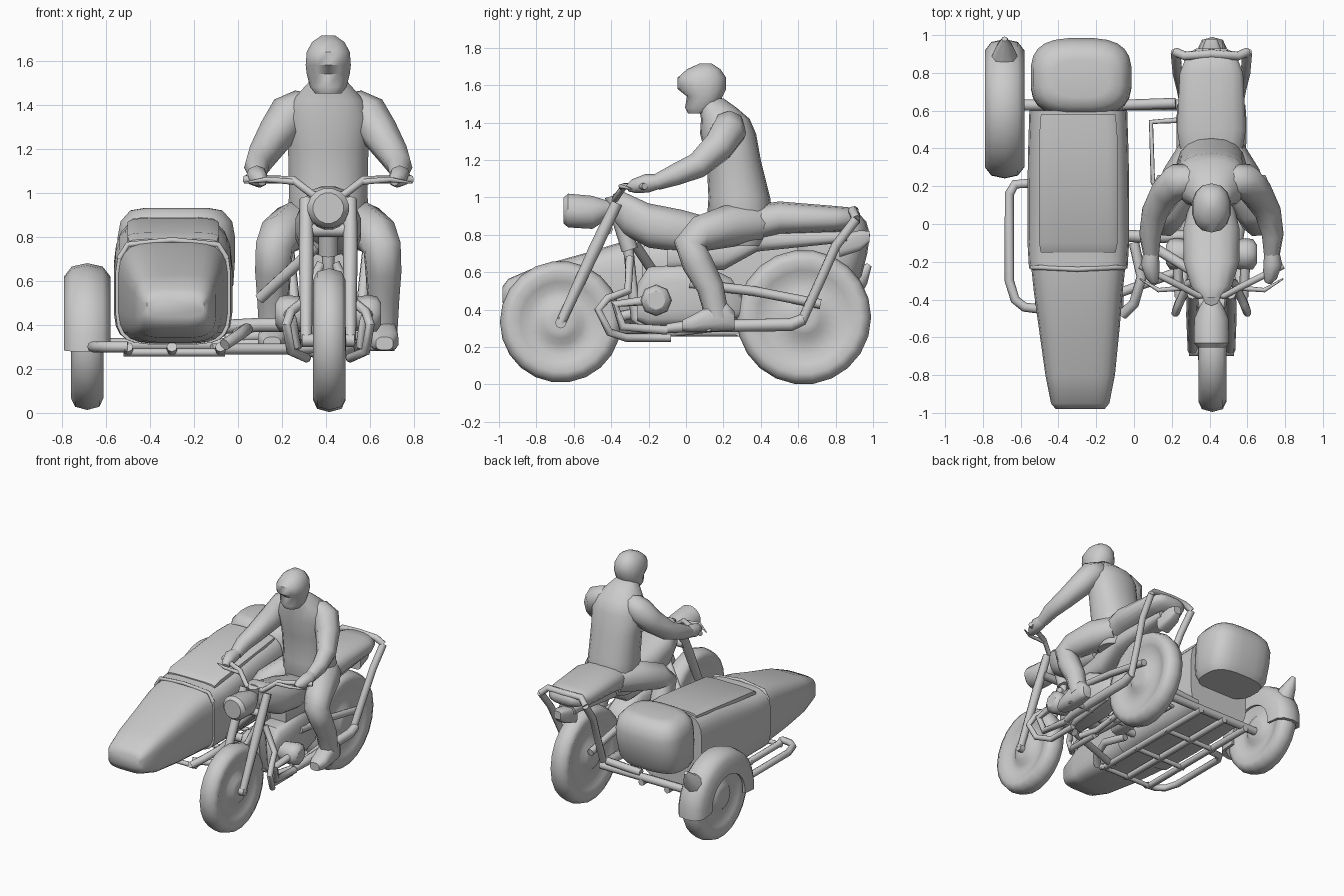
import bpy, bmesh
from math import cos, sin, pi, radians, copysign

BX = 0.41   # centre line of the motorcycle


def finish(name, bm, angle=45):
    bmesh.ops.recalc_face_normals(bm, faces=bm.faces)
    me = bpy.data.meshes.new(name)
    bm.to_mesh(me)
    bm.free()
    ob = bpy.data.objects.new(name, me)
    bpy.context.collection.objects.link(ob)
    smooth(ob, angle)
    return ob


def smooth(ob, angle):
    bpy.ops.object.select_all(action='DESELECT')
    ob.select_set(True)
    bpy.context.view_layer.objects.active = ob
    bpy.ops.object.shade_smooth_by_angle(angle=radians(angle))


def loft(name, axis, secs, p=2.0, n=16):
    """Superelliptic rings (t, centre u, centre v, half u, half v) along y or z."""
    bm = bmesh.new()
    rings = []
    for t, u, v, hu, hv in secs:
        ring = []
        for i in range(n):
            a = 2 * pi * (i + 0.5) / n
            c, s = cos(a), sin(a)
            pu = u + hu * copysign(abs(c) ** (2 / p), c)
            pv = v + hv * copysign(abs(s) ** (2 / p), s)
            ring.append(bm.verts.new((pu, t, pv) if axis == 'y' else (pu, pv, t)))
        rings.append(ring)
    for r0, r1 in zip(rings, rings[1:]):
        for i in range(n):
            j = (i + 1) % n
            bm.faces.new((r0[i], r0[j], r1[j], r1[i]))
    bm.faces.new(rings[0])
    bm.faces.new(rings[-1])
    return finish(name, bm)


def lathe(name, prof, c, n=22, a0=0, a1=360):
    """Turn a (x, radius) profile about an x axis through c; partial arcs are capped."""
    full = a1 - a0 >= 360
    bm = bmesh.new()
    rings = []
    for i in range(n if full else n + 1):
        a = radians(a0 + (a1 - a0) * i / n)
        rings.append([bm.verts.new((c[0] + x, c[1] + r * cos(a), c[2] + r * sin(a)))
                      for x, r in prof])
    m = len(prof)
    for i in range(n):
        r0, r1 = rings[i], rings[(i + 1) % len(rings)]
        for k in range(m - 1 if full else m):
            l = (k + 1) % m
            bm.faces.new((r0[k], r0[l], r1[l], r1[k]))
    for k in (0, -1):
        bm.faces.new([r[k] for r in rings] if full else rings[k])
    return finish(name, bm, 60)


def tube(name, pts, r=0.02):
    """Round tube through points; an optional fourth value is the radius there."""
    cu = bpy.data.curves.new(name, 'CURVE')
    cu.dimensions = '3D'
    cu.bevel_depth = 1.0
    cu.bevel_resolution = 2
    cu.use_fill_caps = True
    sp = cu.splines.new('POLY')
    sp.points.add(len(pts) - 1)
    for q, pt in zip(sp.points, pts):
        q.co = (*pt[:3], 1)
        q.radius = pt[3] if len(pt) > 3 else r
    ob = bpy.data.objects.new(name, cu)
    bpy.context.collection.objects.link(ob)
    bpy.ops.object.select_all(action='DESELECT')
    ob.select_set(True)
    bpy.context.view_layer.objects.active = ob
    bpy.ops.object.convert(target='MESH')
    smooth(bpy.context.view_layer.objects.active, 55)


def side_tube(name, s, pts, r=0.02):
    """Tube given relative to the motorcycle centre line, on side s."""
    tube(name, [(BX + s * q[0], *q[1:]) for q in pts], r)


# wheels with rounded tyre, softly dished disc and hub
def wheel(name, c, r, w=0.074):
    half = [(0.075, 0.05), (0.07, 0.09), (0.045, 0.12), (0.04, r - 0.15),
            (w * 0.75, r - 0.11), (w, r - 0.055), (w * 0.75, r - 0.015)]
    lathe(name, [(-x, q) for x, q in half] + [(0, r)] + half[::-1], c)


wheel("front_wheel", (BX + 0.005, -0.67, 0.335), 0.325)
wheel("rear_wheel", (BX + 0.005, 0.63, 0.36), 0.36)
wheel("sidecar_wheel", (-0.685, 0.63, 0.34), 0.33)

# sidecar mudguard
lathe("sidecar_mudguard",
      [(-0.105, 0.20), (-0.105, 0.31), (-0.07, 0.355), (0, 0.37), (0.07, 0.355),
       (0.105, 0.31), (0.105, 0.20), (0.085, 0.20), (0.085, 0.30), (0, 0.345),
       (-0.085, 0.30), (-0.085, 0.20)], (-0.685, 0.61, 0.31), 14, -5, 185)
tube("mudguard_flap", [(-0.685, 0.86, 0.50, 0.08), (-0.685, 0.93, 0.57, 0.05),
                       (-0.685, 0.98, 0.64, 0.015)])

# sidecar body, trunk and trim
loft("sidecar_nose", 'y', [
    (-0.98, -0.285, 0.48, 0.13, 0.045), (-0.95, -0.285, 0.475, 0.155, 0.09),
    (-0.80, -0.285, 0.485, 0.185, 0.145), (-0.55, -0.29, 0.51, 0.215, 0.19),
    (-0.37, -0.295, 0.535, 0.235, 0.22), (-0.23, -0.295, 0.545, 0.25, 0.232)], 4, 24)
loft("sidecar_body", 'y', [
    (-0.235, -0.295, 0.545, 0.262, 0.235), (-0.10, -0.295, 0.55, 0.27, 0.235),
    (0.10, -0.295, 0.565, 0.27, 0.255), (0.35, -0.295, 0.585, 0.268, 0.275),
    (0.60, -0.295, 0.60, 0.26, 0.28)], 4.5, 24)
loft("sidecar_trunk", 'z', [
    (0.53, -0.28, 0.745, 0.23, 0.16), (0.58, -0.28, 0.755, 0.26, 0.185),
    (0.70, -0.28, 0.77, 0.268, 0.20), (0.80, -0.28, 0.78, 0.268, 0.205),
    (0.87, -0.28, 0.775, 0.255, 0.19), (0.92, -0.28, 0.77, 0.21, 0.15),
    (0.93, -0.28, 0.77, 0.15, 0.10)], 3, 24)
tube("cockpit_lip", [(-0.54, -0.23, 0.70), (-0.50, -0.23, 0.765), (-0.30, -0.24, 0.785),
                     (-0.09, -0.23, 0.765), (-0.05, -0.23, 0.70)], 0.013)
loft("cockpit_cover", 'y', [(-0.15, -0.295, 0.77, 0.20, 0.02), (-0.10, -0.295, 0.79, 0.21, 0.03),
                            (0.45, -0.295, 0.85, 0.21, 0.035), (0.58, -0.295, 0.86, 0.20, 0.03)], 4)

# sidecar frame
for i, x in enumerate((-0.50, -0.30, -0.08)):
    tube(f"frame_rail_{i}", [(x, -0.46, 0.30), (x, -0.42, 0.28), (x, 0.66, 0.28)], 0.024)
for i, y in enumerate((-0.42, -0.06, 0.28)):
    tube(f"frame_cross_{i}", [(-0.52, y, 0.275), (-0.06, y, 0.275)], 0.018)
tube("rear_axle_bar", [(-0.68, 0.63, 0.31), (0.28, 0.63, 0.31)], 0.03)
tube("outer_side_bar", [(-0.50, -0.45, 0.30), (-0.58, -0.44, 0.30), (-0.63, -0.40, 0.30),
                        (-0.66, -0.30, 0.30), (-0.66, 0.16, 0.30), (-0.63, 0.21, 0.30),
                        (-0.50, 0.22, 0.30)], 0.025)
tube("front_link", [(-0.12, -0.38, 0.29), (0.24, -0.25, 0.29), (0.40, -0.2, 0.30)], 0.025)
tube("middle_link", [(-0.08, -0.06, 0.39), (0.10, -0.07, 0.40), (0.36, -0.06, 0.40)], 0.032)
tube("upper_strut", [(0.10, -0.12, 0.52), (0.36, -0.28, 0.76)], 0.027)
tube("curved_link", [(-0.06, -0.48, 0.31), (0.0, -0.42, 0.35), (0.04, -0.28, 0.38),
                     (0.0, -0.10, 0.36)], 0.028)
tube("rear_strut", [(-0.06, 0.63, 0.34), (0.22, 0.64, 0.36)], 0.028)
tube("left_step", [(0.24, 0.55, 0.30), (0.09, 0.54, 0.30), (0.10, 0.22, 0.30),
                   (0.26, 0.20, 0.30)], 0.015)

# tank, seat, engine
loft("fuel_tank", 'y', [
    (-0.39, BX, 0.95, 0.06, 0.07), (-0.33, BX, 0.915, 0.11, 0.115),
    (-0.20, BX, 0.85, 0.15, 0.12), (-0.02, BX, 0.82, 0.15, 0.115),
    (0.14, BX, 0.80, 0.11, 0.09)], 2.6)
loft("seat", 'y', [
    (0.10, BX, 0.83, 0.11, 0.06), (0.35, BX, 0.86, 0.16, 0.10), (0.50, BX, 0.89, 0.185, 0.09),
    (0.80, BX, 0.885, 0.17, 0.07), (0.90, BX, 0.89, 0.13, 0.055),
    (0.93, BX, 0.89, 0.08, 0.025)], 2.6)
loft("engine_block", 'y', [
    (-0.26, BX, 0.44, 0.07, 0.10), (-0.20, BX, 0.47, 0.10, 0.16), (0.08, BX, 0.48, 0.11, 0.17),
    (0.24, BX, 0.46, 0.09, 0.11), (0.30, BX, 0.42, 0.05, 0.06)], 4)
loft("rear_body", 'y', [(-0.1, BX, 0.68, 0.07, 0.07), (0.2, BX, 0.70, 0.09, 0.09),
                        (0.38, BX, 0.77, 0.10, 0.06), (0.86, BX, 0.79, 0.07, 0.03)], 3)
loft("tail_lamp", 'y', [(0.82, BX, 0.74, 0.06, 0.06), (0.93, BX, 0.77, 0.05, 0.055),
                        (0.98, BX, 0.79, 0.03, 0.03)], 4)

# headlamp, steering head
loft("headlamp", 'y', [
    (-0.655, BX, 0.93, 0.07, 0.07), (-0.63, BX, 0.93, 0.095, 0.092), (-0.50, BX, 0.92, 0.092, 0.09),
    (-0.44, BX, 0.93, 0.065, 0.06), (-0.38, BX, 0.94, 0.03, 0.03)])
tube("steering_head", [(BX, -0.39, 1.01), (BX, -0.30, 0.72)], 0.045)
tube("front_axle", [(BX - 0.12, -0.67, 0.33), (BX + 0.12, -0.67, 0.33)], 0.03)
tube("down_tube", [(BX, -0.31, 0.74), (BX, -0.27, 0.36), (BX, -0.18, 0.28)], 0.028)
tube("fork_yoke", [(BX - 0.1, -0.42, 0.83), (BX + 0.1, -0.42, 0.83)], 0.03)
tube("rear_hoop", [(BX - 0.19, 0.91, 0.885), (BX - 0.14, 0.89, 0.93), (BX, 0.90, 0.93),
                   (BX + 0.14, 0.89, 0.93), (BX + 0.19, 0.91, 0.885)], 0.024)

for s, tag in ((-1, "left"), (1, "right")):
    # fork, handlebar and lever
    side_tube(f"fork_{tag}", s, [(0.10, -0.37, 0.97, 0.03), (0.10, -0.48, 0.74, 0.034),
                                 (0.10, -0.67, 0.33, 0.026)])
    side_tube(f"handlebar_{tag}", s, [(0, -0.37, 0.985), (0.07, -0.38, 0.99), (0.16, -0.33, 1.06),
                                      (0.38, -0.22, 1.06)], 0.018)
    side_tube(f"lever_{tag}", s, [(0.16, -0.34, 1.05, 0.014), (0.28, -0.35, 1.06, 0.012),
                                  (0.38, -0.29, 1.045, 0.004)])
    # cylinder head, exhaust and crash bar
    side_tube(f"cylinder_{tag}", s, [(0.08, -0.16, 0.45, 0.07), (0.18, -0.16, 0.45, 0.085),
                                     (0.22, -0.16, 0.45, 0.08), (0.24, -0.16, 0.45, 0.05)])
    side_tube(f"crash_bar_{tag}", s, [(0.03, -0.30, 0.68), (0.12, -0.31, 0.50), (0.17, -0.42, 0.46),
                                      (0.19, -0.47, 0.40), (0.17, -0.41, 0.28), (0.10, -0.32, 0.25),
                                      (0.10, -0.08, 0.25)], 0.022)
    side_tube(f"header_pipe_{tag}", s, [(0.18, -0.20, 0.45), (0.17, -0.38, 0.43),
                                        (0.15, -0.34, 0.31), (0.14, -0.10, 0.29)], 0.026)
    side_tube(f"muffler_{tag}", s, [(0.14, -0.10, 0.30, 0.025), (0.15, 0.0, 0.31, 0.032),
                                    (0.15, 0.56, 0.32, 0.035), (0.15, 0.63, 0.35, 0.03)])
    # rear support rail, swing arm and frame
    side_tube(f"rear_rail_{tag}", s, [(0.14, 0.62, 0.34), (0.16, 0.72, 0.56), (0.18, 0.80, 0.74),
                                      (0.19, 0.91, 0.885)], 0.026)
    side_tube(f"swing_arm_{tag}", s, [(0.10, 0.02, 0.54), (0.10, 0.36, 0.50), (0.10, 0.72, 0.43)],
              0.026)
    side_tube(f"frame_tube_{tag}", s, [(0.05, -0.18, 0.27), (0.10, -0.05, 0.28),
                                       (0.10, 0.30, 0.32)], 0.022)
    side_tube(f"foot_peg_{tag}", s, [(0.08, 0.12, 0.30), (0.30, 0.12, 0.30)], 0.018)
    # rider limbs
    side_tube(f"arm_{tag}", s, [
        (0.05, 0.22, 1.40, 0.05), (0.12, 0.23, 1.385, 0.085), (0.18, 0.225, 1.35, 0.098),
        (0.235, 0.17, 1.27, 0.087), (0.30, 0.06, 1.17, 0.07), (0.325, -0.06, 1.12, 0.058),
        (0.32, -0.16, 1.08, 0.043)])
    side_tube(f"hand_{tag}", s, [(0.32, -0.15, 1.085, 0.04), (0.325, -0.21, 1.075, 0.05),
                                 (0.31, -0.28, 1.06, 0.038), (0.30, -0.31, 1.05, 0.02)])
    side_tube(f"leg_{tag}", s, [
        (0.08, 0.38, 0.86, 0.10), (0.15, 0.24, 0.85, 0.115), (0.22, 0.08, 0.805, 0.10),
        (0.245, 0.02, 0.75, 0.09), (0.25, 0.06, 0.65, 0.085), (0.25, 0.13, 0.52, 0.075),
        (0.25, 0.17, 0.35, 0.065)])
    loft(f"boot_{tag}", 'y', [
        (-0.02, BX + s * 0.255, 0.315, 0.04, 0.03), (0.03, BX + s * 0.255, 0.325, 0.065, 0.045),
        (0.12, BX + s * 0.25, 0.35, 0.065, 0.07), (0.22, BX + s * 0.25, 0.36, 0.055, 0.075),
        (0.26, BX + s * 0.25, 0.34, 0.035, 0.05)], 2.8, 12)

# rider torso and helmeted head
loft("rider_torso", 'z', [
    (0.74, BX, 0.30, 0.15, 0.11), (0.85, BX, 0.29, 0.19, 0.18), (1.0, BX, 0.285, 0.18, 0.165),
    (1.2, BX, 0.255, 0.185, 0.145), (1.34, BX, 0.225, 0.195, 0.15), (1.42, BX, 0.21, 0.165, 0.13),
    (1.48, BX, 0.17, 0.11, 0.10), (1.53, BX, 0.13, 0.065, 0.07)], 2.3, 18)
loft("rider_head", 'z', [
    (1.45, BX, 0.07, 0.06, 0.06), (1.48, BX, 0.085, 0.085, 0.09), (1.54, BX, 0.10, 0.10, 0.095),
    (1.58, BX, 0.085, 0.105, 0.13), (1.64, BX, 0.085, 0.10, 0.13), (1.685, BX, 0.095, 0.075, 0.09),
    (1.715, BX, 0.105, 0.03, 0.035)], 2.2, 14)
